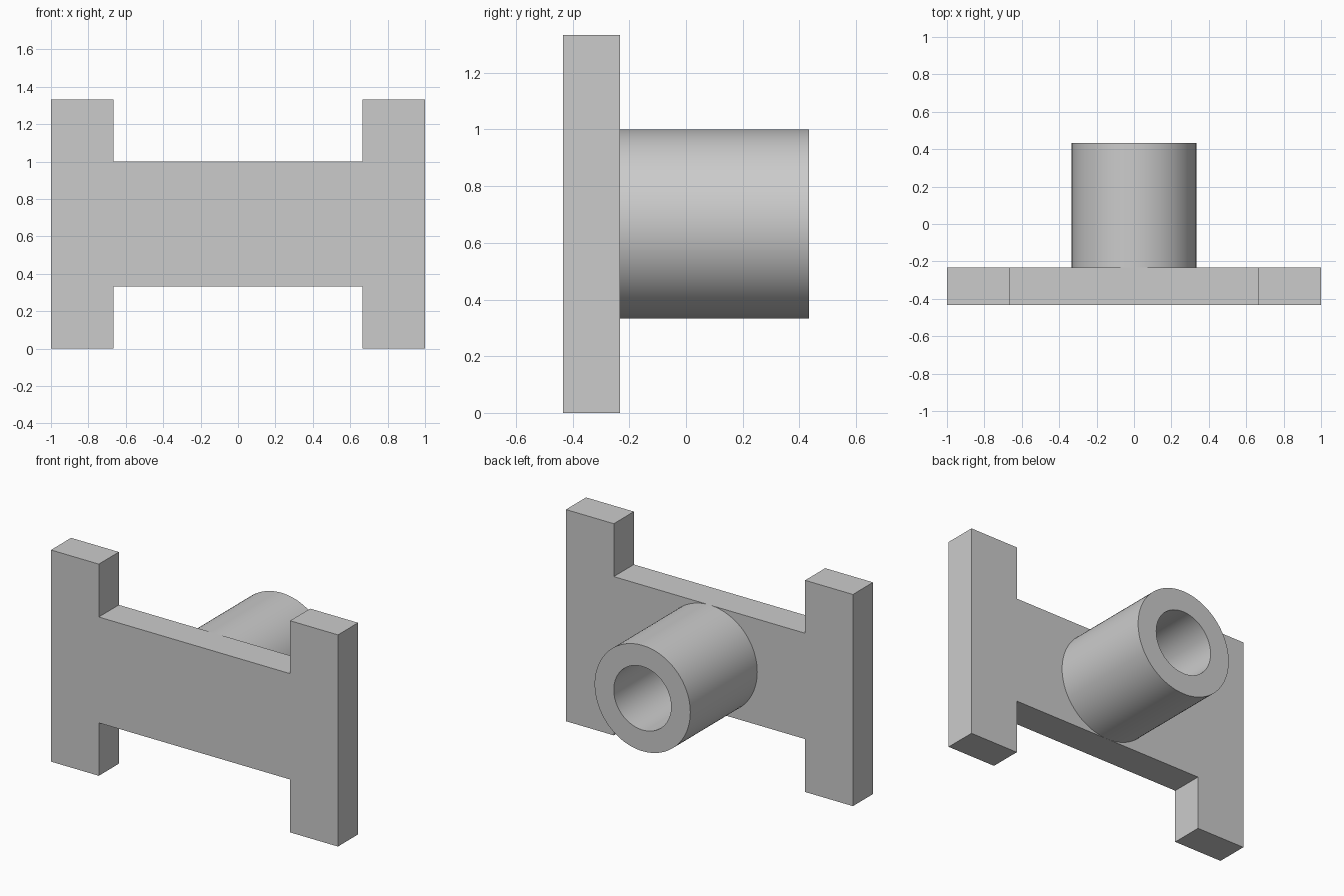
import bpy
import bmesh
import math

cube = bpy.data.objects.get("Cube")
if cube:
    bpy.data.objects.remove(cube, do_unlink=True)

# Overall dimensions
FRONT, PLATE_BACK, TUBE_END = -0.4333, -0.2333, 0.4333
HALF_WIDTH, HALF_WEB = 1.0, 0.6667
HEIGHT, WEB_LOW, WEB_HIGH = 1.3333, 0.3333, 1.0
AXIS_Z, OUTER_R, INNER_R = 0.6667, 0.3333, 0.2
SIDES = 96

# Single plain grey finish
grey = bpy.data.materials.new("plain_grey")
grey.use_nodes = True
grey.diffuse_color = (0.6, 0.6, 0.6, 1)
grey.node_tree.nodes["Principled BSDF"].inputs["Base Color"].default_value = (0.6, 0.6, 0.6, 1)


def make_object(name, bm):
    bmesh.ops.recalc_face_normals(bm, faces=bm.faces)
    mesh = bpy.data.meshes.new(name)
    bm.to_mesh(mesh)
    bm.free()
    mesh.materials.append(grey)
    obj = bpy.data.objects.new(name, mesh)
    bpy.context.collection.objects.link(obj)
    return obj


# Mounting plate: mirrored H outline extruded to the back
right_half = [(HALF_WEB, WEB_LOW), (HALF_WEB, 0), (HALF_WIDTH, 0),
              (HALF_WIDTH, HEIGHT), (HALF_WEB, HEIGHT), (HALF_WEB, WEB_HIGH)]
outline = right_half + [(-x, z) for x, z in reversed(right_half)]
bm = bmesh.new()
face = bm.faces.new([bm.verts.new((x, FRONT, z)) for x, z in outline])
extruded = bmesh.ops.extrude_face_region(bm, geom=[face], use_keep_orig=True)
moved = [g for g in extruded["geom"] if isinstance(g, bmesh.types.BMVert)]
bmesh.ops.translate(bm, verts=moved, vec=(0, PLATE_BACK - FRONT, 0))
make_object("mounting_plate", bm)

# Hollow tube: rectangular wall section revolved around the y axis
section = [(OUTER_R, PLATE_BACK), (OUTER_R, TUBE_END),
           (INNER_R, TUBE_END), (INNER_R, PLATE_BACK)]
bm = bmesh.new()
rings = []
for radius, y in section:
    angles = [2 * math.pi * i / SIDES for i in range(SIDES)]
    rings.append([bm.verts.new((radius * math.cos(a), y, AXIS_Z + radius * math.sin(a)))
                  for a in angles])
for ring, following in zip(rings, rings[1:] + rings[:1]):
    for i in range(SIDES):
        j = (i + 1) % SIDES
        bm.faces.new((ring[i], ring[j], following[j], following[i]))
tube = make_object("tube", bm)

# Smooth round walls with crisp rims
bpy.ops.object.select_all(action="DESELECT")
tube.select_set(True)
bpy.context.view_layer.objects.active = tube
bpy.ops.object.shade_smooth_by_angle(angle=math.radians(30))
